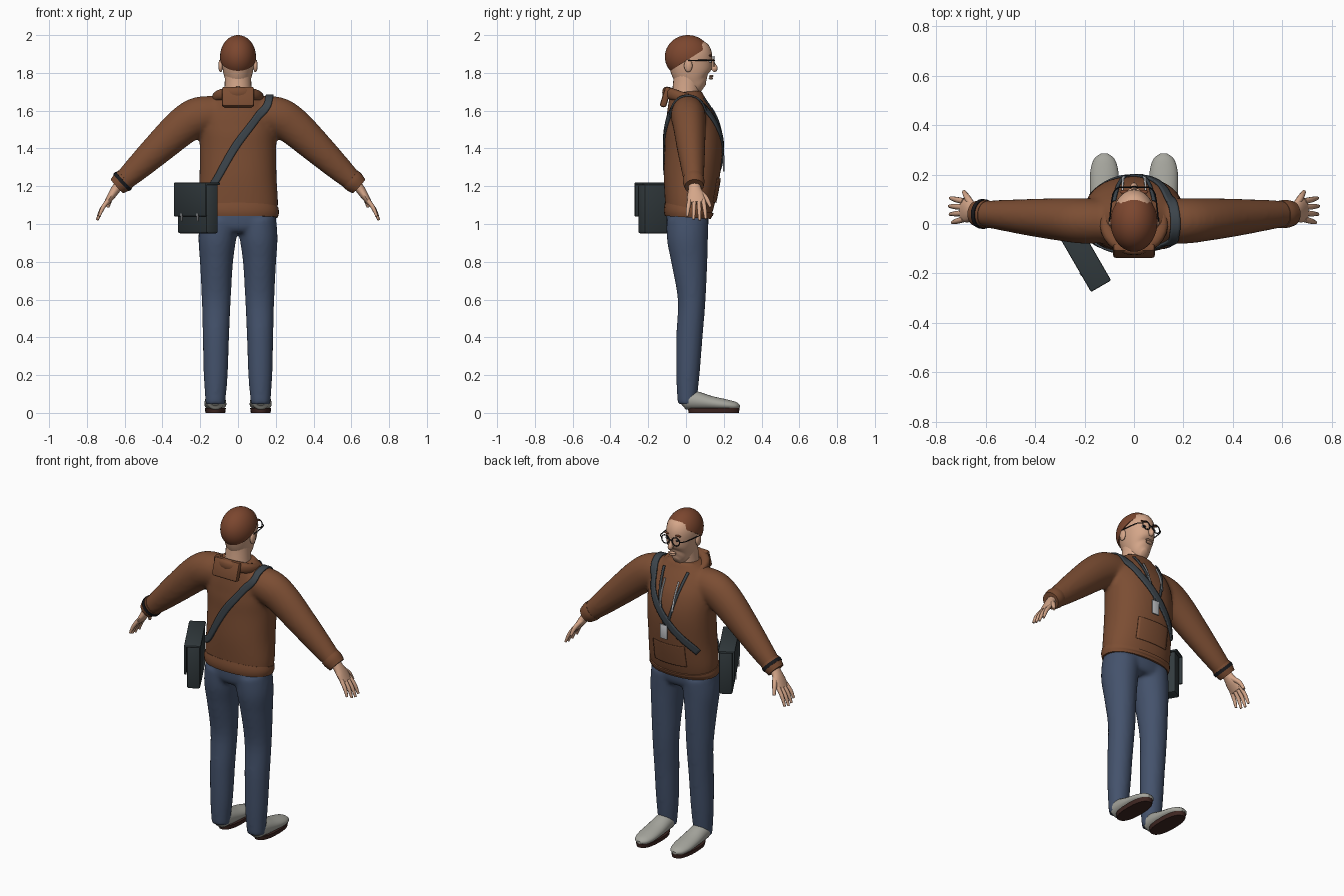
import bpy, bmesh, math
from mathutils import Vector, Matrix

old = bpy.data.objects.get("Cube")
if old:
    bpy.data.objects.remove(old)

X, Y, Z = Vector((1, 0, 0)), Vector((0, 1, 0)), Vector((0, 0, 1))


def colour(name, r, g, b):
    m = bpy.data.materials.new(name)
    m.use_nodes = True
    m.diffuse_color = (r, g, b, 1)
    m.node_tree.nodes["Principled BSDF"].inputs["Base Color"].default_value = (r, g, b, 1)
    return m


hoodie_brown = colour("hoodie brown", .2, .075, .033)
hair_brown = colour("hair brown", .2, .062, .028)
skin = colour("skin", .66, .38, .25)
denim = colour("denim blue", .058, .085, .15)
bag_grey = colour("bag charcoal", .032, .043, .048)
strap_grey = colour("strap slate", .045, .058, .07)
shoe_grey = colour("shoe grey", .38, .38, .34)
sole_brown = colour("sole brown", .05, .02, .016)
black = colour("black", .01, .01, .012)
pale = colour("pale grey", .55, .56, .58)


def finish(name, bm, mat, angle=40):
    bmesh.ops.recalc_face_normals(bm, faces=bm.faces)
    me = bpy.data.meshes.new(name)
    bm.to_mesh(me)
    bm.free()
    me.materials.append(mat)
    ob = bpy.data.objects.new(name, me)
    bpy.context.collection.objects.link(ob)
    bpy.ops.object.select_all(action='DESELECT')
    ob.select_set(True)
    bpy.context.view_layer.objects.active = ob
    bpy.ops.object.shade_smooth_by_angle(angle=math.radians(angle))
    return ob


def spline(pts, steps):
    """Catmull-Rom through tuples of any length."""
    pts = [Vector(p) for p in pts]
    out = []
    for i in range(len(pts) - 1):
        b, c = pts[i], pts[i + 1]
        a, d = pts[max(i - 1, 0)], pts[min(i + 2, len(pts) - 1)]
        for k in range(steps):
            t = k / steps
            out.append(b + (c - a) * t / 2 + (a * 2 - b * 5 + c * 4 - d) * t * t / 2
                       + (b * 3 - a - c * 3 + d) * t ** 3 / 2)
    return out + [pts[-1]]


def tube(bm, rings, side=Y, power=2.0, sides=24, steps=4, flip=1):
    """Loft ellipses (x, y, z, radius across, radius along side)."""
    rs = []
    for r in rings:
        r = list(r)
        r[0] *= flip
        rs.append(r)
    rs = spline(rs, steps)
    cs = [Vector(r[:3]) for r in rs]
    loops = []
    for i, r in enumerate(rs):
        t = (cs[min(i + 1, len(cs) - 1)] - cs[max(i - 1, 0)]).normalized()
        v = (side - t * side.dot(t)).normalized()
        u = t.cross(v)
        loop = []
        for k in range(sides):
            a = math.tau * k / sides
            c, s = math.cos(a), math.sin(a)
            pc = math.copysign(abs(c) ** (2 / power), c)
            ps = math.copysign(abs(s) ** (2 / power), s)
            loop.append(bm.verts.new(cs[i] + u * r[3] * pc + v * r[4] * ps))
        loops.append(loop)
    for p, q in zip(loops, loops[1:]):
        for k in range(sides):
            j = (k + 1) % sides
            bm.faces.new((p[k], p[j], q[j], q[k]))
    bm.faces.new(loops[0])
    bm.faces.new(loops[-1])


def part(name, mat, rings, **kw):
    bm = bmesh.new()
    tube(bm, rings, **kw)
    return finish(name, bm, mat)


def ball(name, mat, pos, size):
    bm = bmesh.new()
    m = Matrix.Translation(pos) @ Matrix.Diagonal((*size, 1))
    bmesh.ops.create_uvsphere(bm, u_segments=24, v_segments=16, radius=1, matrix=m)
    return finish(name, bm, mat)


def box(name, mat, pos, size, frame=Matrix(), bevel=.006):
    bm = bmesh.new()
    m = frame @ Matrix.Translation(pos) @ Matrix.Diagonal((*size, 1))
    bmesh.ops.create_cube(bm, size=1, matrix=m)
    bmesh.ops.bevel(bm, geom=bm.edges[:], offset=bevel, segments=2, affect='EDGES', profile=.5)
    return finish(name, bm, mat)


def fuse(ob, voxel):
    rm = ob.modifiers.new("fuse", 'REMESH')
    rm.mode, rm.voxel_size, rm.use_smooth_shade = 'VOXEL', voxel, True
    sm = ob.modifiers.new("soften", 'SMOOTH')
    sm.factor, sm.iterations = .5, 6


def ribbon(name, mat, pts, width, target, across=4, thick=.006):
    """Flat band laid on the target's surface."""
    path, bm, rows = spline(pts, 8), bmesh.new(), []
    for i, p in enumerate(path):
        t = path[min(i + 1, len(path) - 1)] - path[max(i - 1, 0)]
        out = Vector((p.x, p.y - .03, max(0, p.z - 1.55) * 3))
        w = t.cross(out).normalized() * width
        rows.append([bm.verts.new(p + w * (k / across - .5)) for k in range(across + 1)])
    for a, b in zip(rows, rows[1:]):
        for k in range(across):
            bm.faces.new((a[k], a[k + 1], b[k + 1], b[k]))
    ob = finish(name, bm, mat)
    wrap = ob.modifiers.new("lay", 'SHRINKWRAP')
    wrap.target, wrap.offset, wrap.wrap_mode = target, .005, 'OUTSIDE_SURFACE'
    sol = ob.modifiers.new("thickness", 'SOLIDIFY')
    sol.thickness, sol.offset = thick, 0
    return ob


# Hoodie: torso and sleeves fused into one surface
bm = bmesh.new()
tube(bm, [(0, .01, 1.04, .207, .118), (0, .02, 1.12, .212, .133), (0, .03, 1.25, .204, .148),
          (0, .04, 1.4, .203, .153), (0, .033, 1.5, .203, .146), (0, .018, 1.58, .19, .125),
          (0, .005, 1.65, .15, .1), (0, 0, 1.7, .1, .082)], power=2.2, sides=40)
for s in (1, -1):
    tube(bm, [(.08, .01, 1.585, .09, .085), (.2, .012, 1.572, .103, .092), (.29, .018, 1.52, .1, .087),
              (.42, .027, 1.402, .085, .075), (.55, .037, 1.28, .066, .06),
              (.63, .042, 1.207, .05, .05)], flip=s)
hoodie = finish("hoodie", bm, hoodie_brown)
fuse(hoodie, .012)
part("hoodie_hem", hoodie_brown, [(0, .01, 1.035, .211, .122), (0, .012, 1.06, .217, .13),
                                 (0, .017, 1.085, .214, .132)], power=2.2, sides=40)

# Hood lying behind the neck, open at the throat
arc = []
for i in range(13):
    a = math.radians(-235 + 290 * i / 12)
    back = (1 - math.sin(a)) / 2
    arc.append((.112 * math.cos(a), .1 * math.sin(a), 1.64 + .055 * back, .026, .018 + .014 * back))
part("hood_collar", hoodie_brown, arc, side=Z, power=2.5, sides=16, steps=2)
tilt = Matrix.Translation((0, -.108, 1.672)) @ Matrix.Rotation(math.radians(-17), 4, 'X')
box("hood_panel", hoodie_brown, (0, 0, 0), (.17, .035, .11), tilt, .012)

# Front pocket, drawstrings, lanyard and badge
ribbon("front_pocket", hoodie_brown, [(0, .17, 1.11), (0, .18, 1.17), (0, .19, 1.24)], .23, hoodie, 12, .004)
for s, n in ((1, "left"), (-1, "right")):
    ribbon(n + "_drawstring", pale, [(s * .045, .125, 1.61), (s * .044, .165, 1.54), (s * .04, .185, 1.45)],
           .008, hoodie, 2)
    ribbon(n + "_lanyard", strap_grey, [(s * .075, .08, 1.655), (s * .06, .15, 1.56), (s * .01, .195, 1.36)],
           .014, hoodie, 2)
box("badge", pale, (.012, .199, 1.32), (.048, .008, .085), bevel=.002)

# Shoulder strap
ribbon("bag_strap", strap_grey,
       [(-.2, -.075, 1.18), (-.13, -.12, 1.225), (0, -.12, 1.43), (.14, -.1, 1.61), (.165, -.04, 1.675),
        (.165, .04, 1.675), (.14, .12, 1.6), (.08, .17, 1.49), (-.05, .185, 1.34), (-.185, .14, 1.21)],
       .042, hoodie, 4, .009)

# Satchel turned to hang on the hip
hip = Matrix.Translation((-.216, -.106, 0)) @ Matrix.Rotation(math.radians(-60), 4, 'Z')
box("satchel_body", bag_grey, (0, .004, 1.08), (.31, .075, .26), hip, .012)
box("satchel_flap", bag_grey, (0, -.041, 1.13), (.335, .014, .18), hip)
box("satchel_lid", bag_grey, (0, 0, 1.213), (.335, .092, .014), hip)
for s, n in ((1, "rear"), (-1, "fore")):
    box(n + "_buckle", pale, (s * .085, -.047, 1.035), (.014, .008, .04), hip, .002)

# Jeans: pelvis and legs fused
bm = bmesh.new()
tube(bm, [(0, .008, .955, .15, .09), (0, .008, .99, .195, .11), (0, .008, 1.07, .2, .112)],
     power=2.2, sides=32)
for s in (1, -1):
    tube(bm, [(.12, .005, .045, .052, .05), (.118, .01, .2, .064, .062), (.117, .018, .4, .07, .07),
              (.115, .03, .6, .077, .074), (.114, .018, .8, .088, .096), (.11, .008, .92, .1, .109),
              (.1, .008, 1.02, .102, .112)], flip=s)
fuse(finish("jeans", bm, denim), .012)

for s, n in ((1, "left"), (-1, "right")):
    # Shoes
    part(n + "_shoe", shoe_grey, [(.12, -.03, .065, .025, .03), (.12, -.005, .07, .05, .048),
         (.12, .05, .065, .05, .054), (.12, .13, .052, .038, .058), (.12, .21, .042, .03, .057),
         (.12, .262, .036, .022, .042), (.12, .285, .033, .008, .014)], side=X, flip=s)
    part(n + "_sole", sole_brown, [(.12, .147, 0, .052, .133), (.12, .147, .025, .056, .137)],
         power=2.4, flip=s, steps=1)

    # Cuffs, hands and ears
    part(n + "_cuff", hoodie_brown, [(.595, .039, 1.24, .058, .056), (.615, .041, 1.222, .058, .057),
         (.64, .043, 1.199, .05, .05)], flip=s)
    bm = bmesh.new()
    tube(bm, [(.615, .042, 1.225, .028, .032), (.645, .046, 1.187, .025, .034), (.67, .052, 1.15, .021, .046),
              (.695, .056, 1.112, .014, .046)], flip=s, sides=16)
    for k, reach in ((-.037, .8), (-.012, .95), (.012, 1), (.036, .93)):
        y = .056 + k
        tube(bm, [(.688, y, 1.125, .012, .012), (.688 + .035 * reach, y + k * .2, 1.125 - .05 * reach, .011, .011),
                  (.688 + .058 * reach, y + k * .35, 1.125 - .105 * reach, .007, .007)], flip=s, sides=10)
    tube(bm, [(.652, .07, 1.17, .015, .016), (.675, .108, 1.135, .013, .013), (.688, .13, 1.09, .008, .008)],
         flip=s, sides=10)
    finish(n + "_hand", bm, skin)
    ball(n + "_ear", skin, (s * .092, .012, 1.838), (.012, .022, .034))

    # Eyes, brows and glasses
    ball(n + "_eye", pale, (s * .034, .128, 1.862), (.014, .008, .008))
    ball(n + "_iris", black, (s * .034, .134, 1.862), (.006, .004, .006))
    ball(n + "_brow", hair_brown, (s * .036, .13, 1.892), (.022, .008, .005))
    bpy.ops.mesh.primitive_torus_add(major_radius=.025, minor_radius=.0032, major_segments=28, minor_segments=8,
                                     location=(s * .035, .149, 1.862), rotation=(math.pi / 2, 0, 0))
    rim = bpy.context.object
    rim.name = n + "_glasses_rim"
    rim.data.materials.append(black)
    bpy.ops.object.shade_smooth()
    part(n + "_glasses_arm", black, [(.06, .149, 1.866, .003, .003), (.085, .12, 1.867, .003, .003),
         (.099, .01, 1.866, .003, .003)], side=Z, sides=8, flip=s)
part("glasses_bridge", black, [(-.011, .151, 1.866, .003, .003), (.011, .151, 1.866, .003, .003)],
     side=Z, sides=8)
part("wrist_band", black, [(-.604, .04, 1.232, .062, .06), (-.618, .041, 1.219, .062, .06)], steps=1)

# Neck and head
part("neck", skin, [(0, -.002, 1.6, .085, .08), (0, 0, 1.69, .074, .074), (0, .005, 1.76, .07, .072),
                    (0, .01, 1.83, .07, .075)])
part("head", skin, [(0, .09, 1.716, .02, .025), (0, .072, 1.73, .046, .058), (0, .05, 1.755, .062, .084),
                    (0, .035, 1.79, .075, .103), (0, .026, 1.84, .084, .114), (0, .02, 1.9, .087, .116),
                    (0, .012, 1.95, .068, .093), (0, .01, 1.98, .035, .05)], sides=32)
part("nose", skin, [(0, .136, 1.872, .007, .008), (0, .143, 1.845, .01, .013), (0, .15, 1.823, .015, .018),
                    (0, .142, 1.81, .009, .01)], sides=12)
ball("upper_lip", skin, (0, .134, 1.783), (.026, .012, .006))
ball("lower_lip", skin, (0, .132, 1.771), (.022, .012, .007))

# Hair: a cap trimmed by a plane sloping from brow to nape
bm = bmesh.new()
cap = Matrix.Translation((0, .01, 1.885)) @ Matrix.Diagonal((.095, .122, .115, 1))
bmesh.ops.create_uvsphere(bm, u_segments=40, v_segments=24, radius=1, matrix=cap)
cut = bmesh.ops.bisect_plane(bm, geom=bm.verts[:] + bm.edges[:] + bm.faces[:], plane_co=(0, .12, 1.94),
                             plane_no=(0, -.14, .22), clear_inner=True)
bmesh.ops.holes_fill(bm, edges=[e for e in bm.edges if e.is_boundary])
finish("hair", bm, hair_brown)
